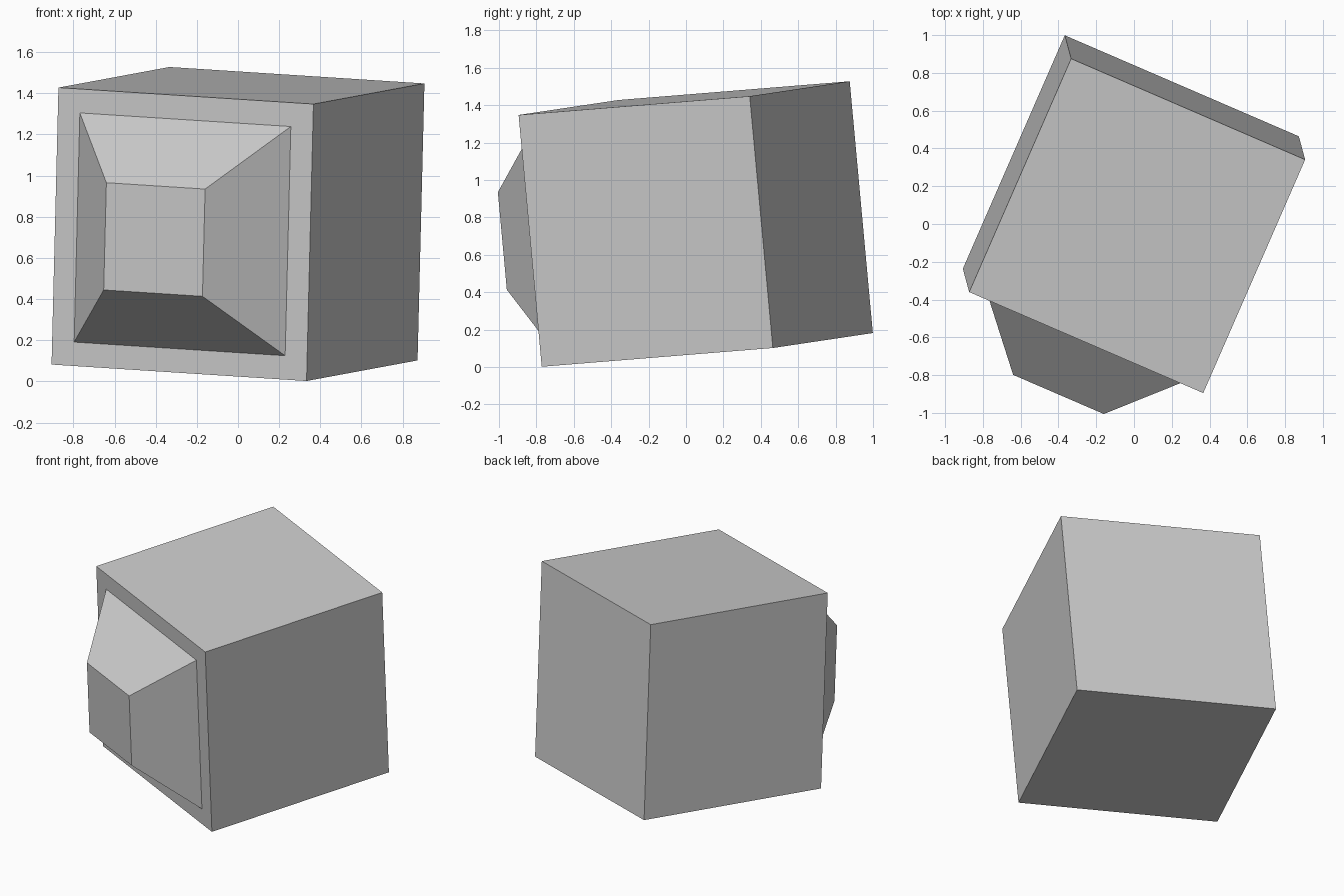
import bpy, bmesh
from mathutils import Matrix, Vector

if "Cube" in bpy.data.objects:
    bpy.data.objects.remove(bpy.data.objects["Cube"])

SIDE = 1.352

# single plain grey
grey = bpy.data.materials.new("light_grey")
grey.diffuse_color = (0.6, 0.6, 0.6, 1)
grey.use_nodes = True
grey.node_tree.nodes["Principled BSDF"].inputs["Base Color"].default_value = grey.diffuse_color

# cube with an inset front face drawn out into a tapered block
bm = bmesh.new()
bmesh.ops.create_cube(bm, size=SIDE)
front = min(bm.faces, key=lambda f: f.calc_center_median().y)
bmesh.ops.inset_region(bm, faces=[front], thickness=SIDE * 0.122)
cap = bmesh.ops.extrude_discrete_faces(bm, faces=[front])["faces"][0]
for v in cap.verts:
    v.co.x *= 0.468
    v.co.z *= 0.468
    v.co.y -= 0.342
bmesh.ops.recalc_face_normals(bm, faces=bm.faces)

mesh = bpy.data.meshes.new("cube_with_tapered_block")
bm.to_mesh(mesh)
bm.free()
mesh.materials.append(grey)
body = bpy.data.objects.new("cube_with_tapered_block", mesh)
bpy.context.collection.objects.link(body)

# tilt the whole body
right = Vector((1.24, -0.535, -0.08)).normalized()
back = Vector((0.54, 1.235, 0.10))
back = (back - right * back.dot(right)).normalized()
up = right.cross(back)
tilt = Matrix((right, back, up)).transposed().to_4x4()
body.matrix_world = Matrix.Translation((0, 0.052, 0.765)) @ tilt
